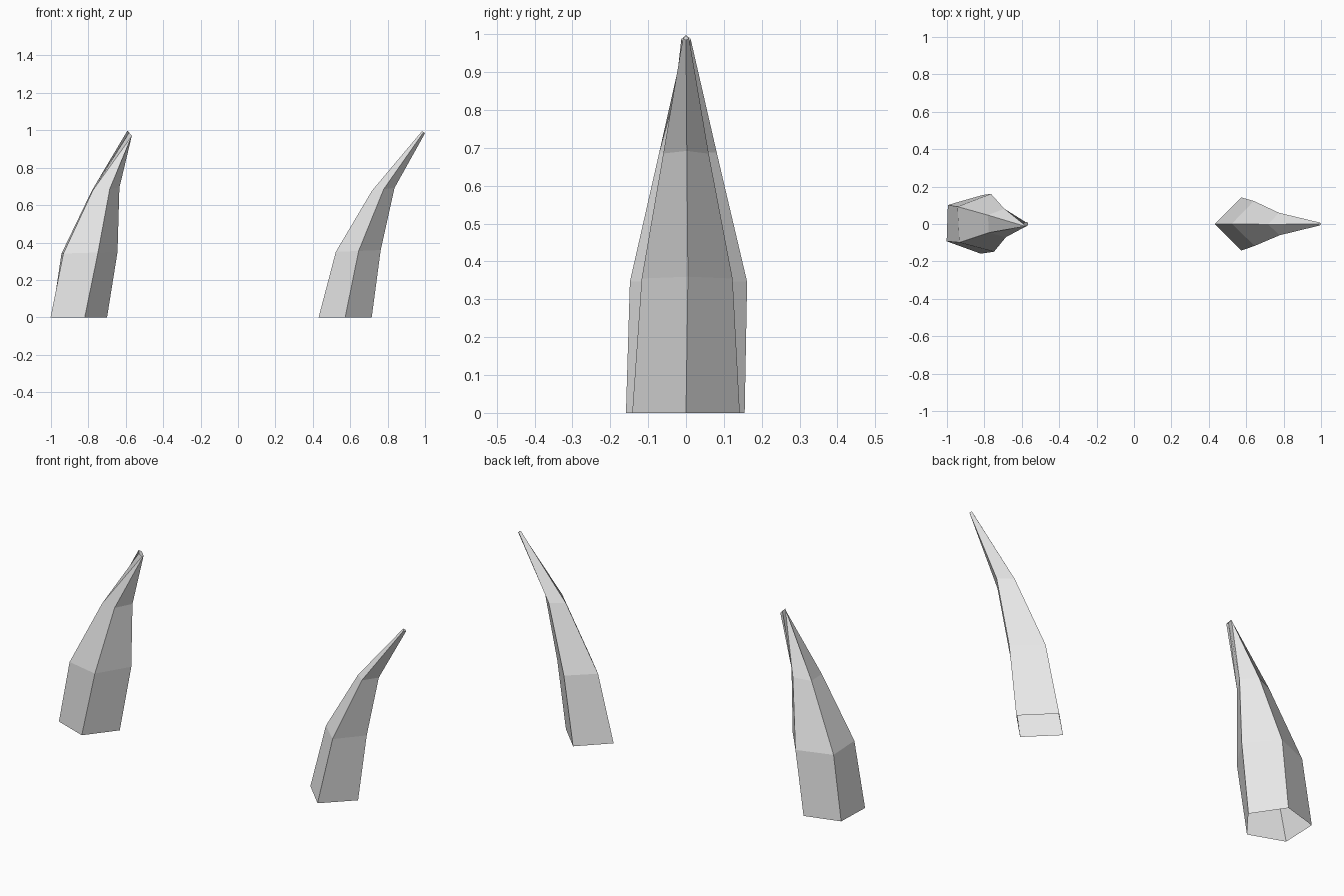
import bpy
import bmesh
from math import cos, sin, radians

cube = bpy.data.objects.get("Cube")
if cube:
    bpy.data.objects.remove(cube, do_unlink=True)

# Single horn colour
grey = bpy.data.materials.new("light_grey")
grey.use_nodes = True
colour = (0.8, 0.8, 0.8, 1)
grey.diffuse_color = colour
grey.node_tree.nodes["Principled BSDF"].inputs["Base Color"].default_value = colour


def horn(name, sides, rings):
    """Loft polygon rings (x, y, z, radius, turn, slope); the base stays open."""
    bm = bmesh.new()
    previous = None
    for cx, cy, cz, radius, turn, slope in rings:
        ring = []
        for i in range(sides):
            angle = radians(360 * i / sides + turn)
            dx, dy = radius * cos(angle), radius * sin(angle)
            ring.append(bm.verts.new((cx + dx, cy + dy, cz + slope * dx)))
        if previous:
            for i in range(sides):
                j = (i + 1) % sides
                bm.faces.new((previous[i], previous[j], ring[j], ring[i]))
        previous = ring
    bm.faces.new(previous)
    mesh = bpy.data.meshes.new(name)
    bm.to_mesh(mesh)
    bm.free()
    mesh.materials.append(grey)
    obj = bpy.data.objects.new(name, mesh)
    bpy.context.scene.collection.objects.link(obj)


# Four-sided horn, leaning outward
horn("left_horn", 4, [
    (0.573, 0.0, 0.0, 0.142, 0, 0),
    (0.643, 0.003, 0.355, 0.12, 1, 0.04),
    (0.777, 0.0, 0.685, 0.06, 2, 0.12),
    (0.992, 0.0, 0.99, 0.008, 0, -0.7),
])

# Five-sided horn, leaning inward, with a twisted tip
horn("right_horn", 5, [
    (-0.865, 0.0, 0.0, 0.165, -2, 0),
    (-0.807, 0.004, 0.345, 0.163, 3, 0.03),
    (-0.714, 0.004, 0.685, 0.08, 3, 0.1),
    (-0.578, 0.0, 0.983, 0.013, 110, -1.2),
])
